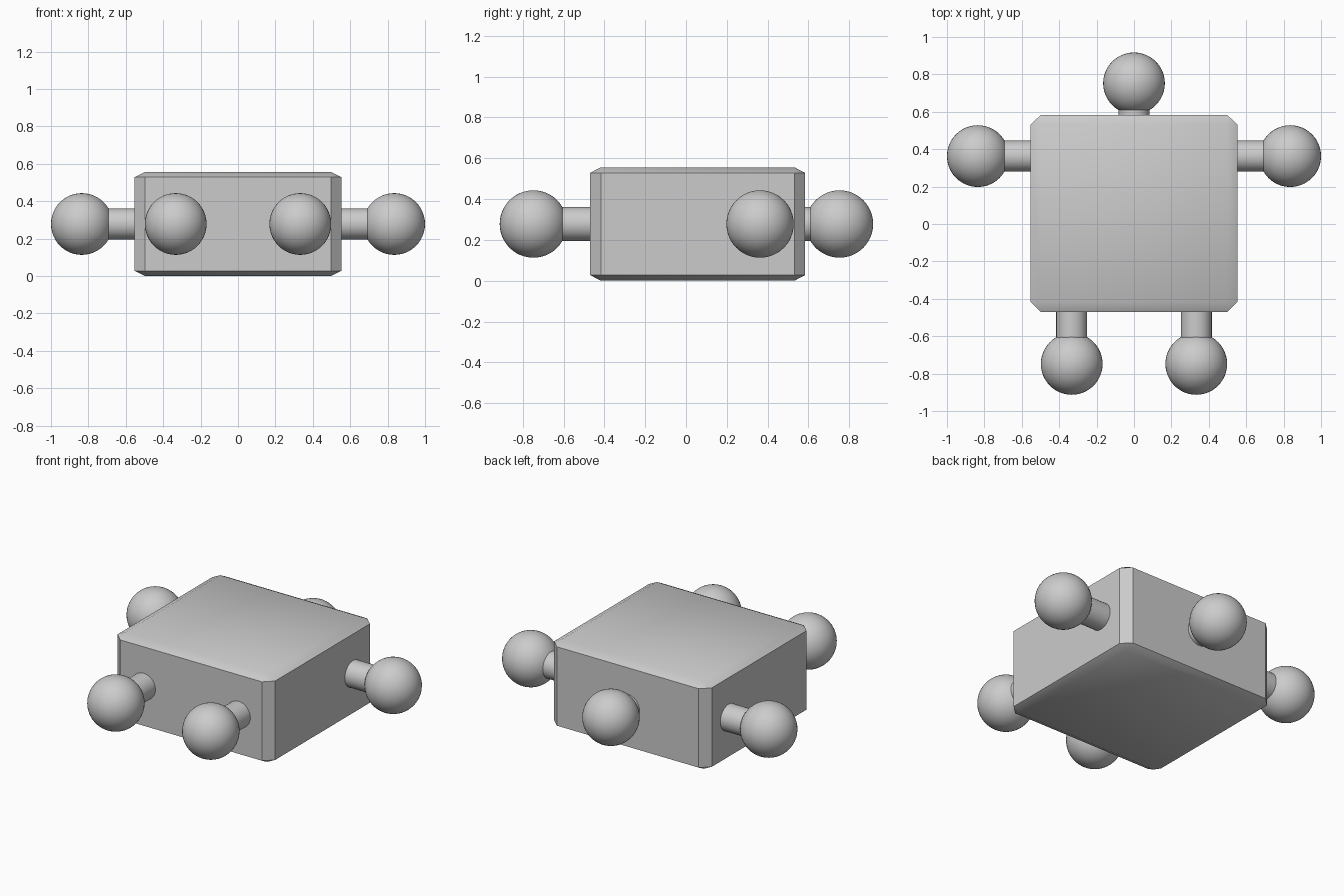
import bpy
import bmesh
from math import radians
from mathutils import Vector, Matrix

old = bpy.data.objects.get("Cube")
if old:
    bpy.data.objects.remove(old, do_unlink=True)

# Single plain grey
grey = bpy.data.materials.new("plain_grey")
grey.use_nodes = True
colour = (0.6, 0.6, 0.6, 1)
grey.diffuse_color = colour
grey.node_tree.nodes["Principled BSDF"].inputs["Base Color"].default_value = colour

MID_Z = 0.278
BALL_R = 0.165
ROD_R = 0.083


def finish(bm, name):
    mesh = bpy.data.meshes.new(name)
    bm.to_mesh(mesh)
    bm.free()
    obj = bpy.data.objects.new(name, mesh)
    bpy.context.collection.objects.link(obj)
    mesh.materials.append(grey)
    bpy.ops.object.select_all(action="DESELECT")
    obj.select_set(True)
    bpy.context.view_layer.objects.active = obj
    bpy.ops.object.shade_smooth_by_angle(angle=radians(30))
    return obj


def limb(name, start, end):
    """A round rod from start to a ball centred on end."""
    start, end = Vector(start), Vector(end)
    axis = end - start
    turn = axis.to_track_quat("Z", "Y").to_matrix().to_4x4()
    bm = bmesh.new()
    bmesh.ops.create_cone(bm, cap_ends=True, segments=32, radius1=ROD_R,
                          radius2=ROD_R, depth=axis.length,
                          matrix=Matrix.Translation((start + end) / 2) @ turn)
    finish(bm, name + "_rod")
    bm = bmesh.new()
    bmesh.ops.create_uvsphere(bm, u_segments=48, v_segments=24, radius=BALL_R,
                              matrix=Matrix.Translation(end))
    finish(bm, name + "_ball")


# Body: chamfered cube, then flattened so the top chamfer is shallow
bm = bmesh.new()
bmesh.ops.create_cube(bm, size=1)
bmesh.ops.bevel(bm, geom=bm.edges[:], offset=0.05, segments=1, affect="EDGES")
bmesh.ops.scale(bm, vec=(1.106, 1.054, 0.556), verts=bm.verts)
bmesh.ops.translate(bm, vec=(0, 0.057, MID_Z), verts=bm.verts)
finish(bm, "body")

# Head, arms and legs
limb("head", (0, 0.5, MID_Z), (0, 0.752, MID_Z))
for side, s in (("left", 1), ("right", -1)):
    limb(side + "_arm", (s * 0.5, 0.363, MID_Z), (s * 0.835, 0.363, MID_Z))
    limb(side + "_leg", (s * 0.333, -0.4, MID_Z), (s * 0.333, -0.748, MID_Z))
